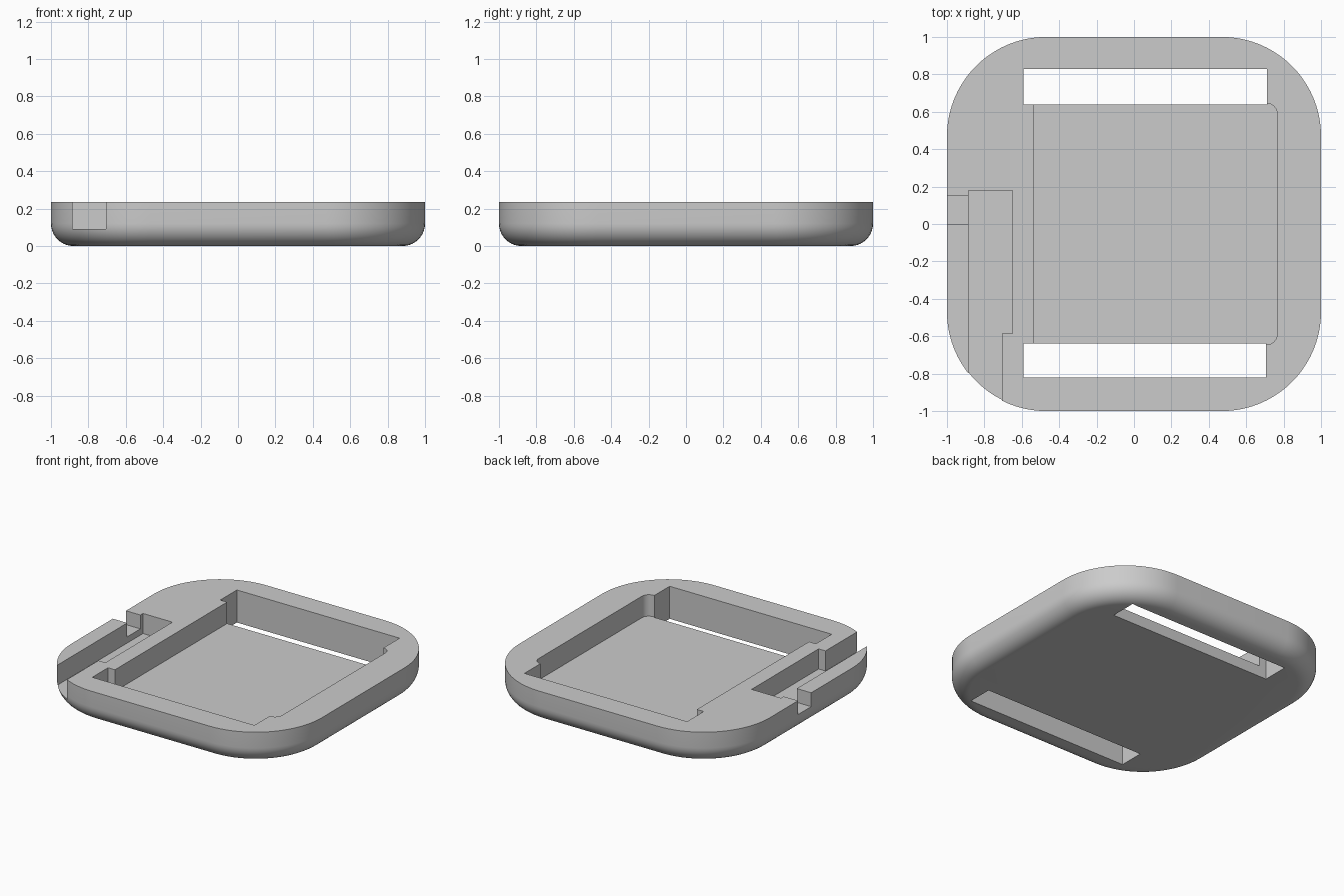
import bpy, bmesh
from math import cos, sin, pi

cube = bpy.data.objects.get("Cube")
if cube:
    bpy.data.objects.remove(cube, do_unlink=True)

HEIGHT = 0.235
CORNER = 0.53
FILLET = 0.12

grey = bpy.data.materials.new("plain grey")
grey.use_nodes = True
GREY = (0.6, 0.6, 0.6, 1)
grey.diffuse_color = GREY
grey.node_tree.nodes["Principled BSDF"].inputs["Base Color"].default_value = GREY


def make_object(name, bm):
    bmesh.ops.recalc_face_normals(bm, faces=bm.faces)
    mesh = bpy.data.meshes.new(name)
    bm.to_mesh(mesh)
    bm.free()
    mesh.materials.append(grey)
    obj = bpy.data.objects.new(name, mesh)
    bpy.context.collection.objects.link(obj)
    return obj


def arc(cx, cy, radius, start, steps):
    """Quarter circle, counter-clockwise from the start angle."""
    angles = [start + pi / 2 * i / steps for i in range(steps + 1)]
    return [(cx + radius * cos(a), cy + radius * sin(a)) for a in angles]


def loft(name, rings):
    """Closed solid through rings of (outline, z)."""
    bm = bmesh.new()
    loops = [[bm.verts.new((x, y, z)) for x, y in outline] for outline, z in rings]
    n = len(loops[0])
    for low, high in zip(loops, loops[1:]):
        for i in range(n):
            j = (i + 1) % n
            bm.faces.new((low[i], low[j], high[j], high[i]))
    bm.faces.new(loops[0][::-1])
    bm.faces.new(loops[-1])
    return make_object(name, bm)


def prism(name, outline, bottom, top=0.4):
    return loft(name, [(outline, bottom), (outline, top)])


def box(x0, x1, y0, y1):
    return [(x0, y0), (x1, y0), (x1, y1), (x0, y1)]


def rounded_square(inset):
    c = 1 - CORNER
    points = []
    for k, (sx, sy) in enumerate([(1, 1), (-1, 1), (-1, -1), (1, -1)]):
        points += arc(sx * c, sy * c, CORNER - inset, k * pi / 2, 20)
    return points


# Tray body with a rounded lower edge
rings = []
for i in range(11):
    a = pi / 2 * i / 10
    rings.append((rounded_square(FILLET * (1 - sin(a))), FILLET * (1 - cos(a))))
rings.append((rounded_square(0), HEIGHT))
body = loft("tray_body", rings)

# Main pocket, rounded at its left side corners
pocket = [(-0.535, -0.645)]
pocket += arc(0.71, -0.59, 0.055, -pi / 2, 6) + arc(0.71, 0.59, 0.055, 0, 6)
pocket += [(-0.535, 0.645)]

# Stepped side groove, open at the front
groove = [(-0.885, -1.1), (-0.705, -1.1), (-0.705, -0.585),
          (-0.65, -0.585), (-0.65, 0.18), (-0.885, 0.18)]

cutters = [
    prism("pocket_cutter", pocket, 0.08),
    prism("back_slot_cutter", box(-0.59, 0.71, 0.64, 0.83), -0.1),
    prism("front_slot_cutter", box(-0.59, 0.705, -0.82, -0.64), -0.1),
    prism("groove_cutter", groove, 0.09),
    prism("notch_cutter", box(-1.1, -0.87, 0, 0.15), 0.135),
]

# Cut the openings and apply them
bpy.ops.object.select_all(action="DESELECT")
bpy.context.view_layer.objects.active = body
body.select_set(True)
for cutter in cutters:
    mod = body.modifiers.new(cutter.name, "BOOLEAN")
    mod.operation = "DIFFERENCE"
    mod.solver = "EXACT"
    mod.object = cutter
    bpy.ops.object.modifier_apply(modifier=mod.name)
    bpy.data.objects.remove(cutter, do_unlink=True)

bpy.ops.object.shade_smooth_by_angle(angle=pi / 6)
